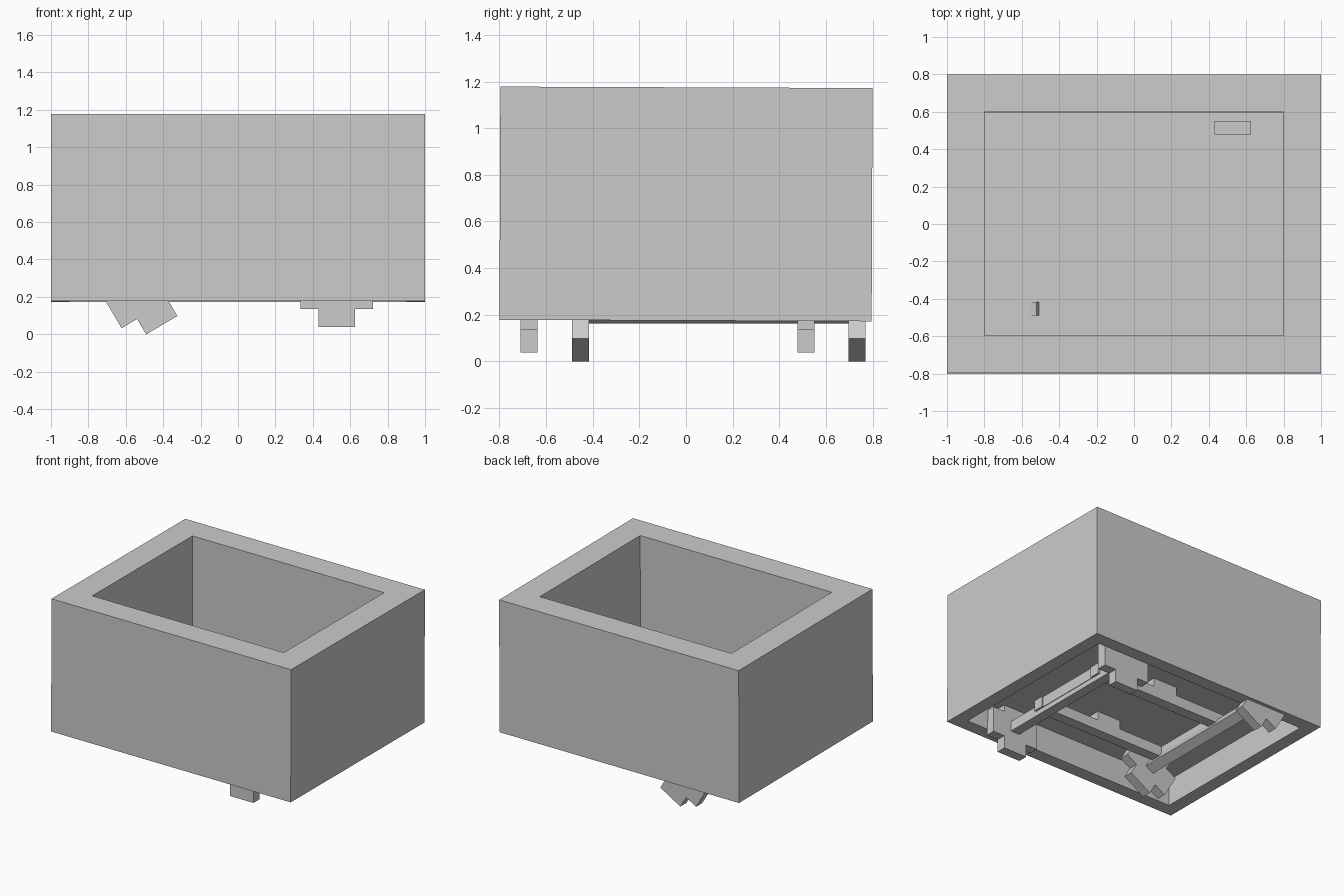
import bpy, bmesh, math
from mathutils import Matrix, Vector

if "Cube" in bpy.data.objects:
    bpy.data.objects.remove(bpy.data.objects["Cube"])

grey = bpy.data.materials.new("light_grey")
grey.diffuse_color = (0.6, 0.6, 0.6, 1)
grey.use_nodes = True
grey.node_tree.nodes["Principled BSDF"].inputs["Base Color"].default_value = grey.diffuse_color


def finish(bm, name):
    bmesh.ops.recalc_face_normals(bm, faces=bm.faces)
    mesh = bpy.data.meshes.new(name)
    bm.to_mesh(mesh)
    bm.free()
    mesh.materials.append(grey)
    ob = bpy.data.objects.new(name, mesh)
    bpy.context.collection.objects.link(ob)
    return ob


def box(name, centre, size, angle=0.0):
    bm = bmesh.new()
    bmesh.ops.create_cube(bm, size=1, matrix=Matrix.Diagonal((*size, 1)))
    ob = finish(bm, name)
    ob.location = centre
    ob.rotation_euler.y = angle
    return ob


def pocket(bm, direction, rim, depth):
    """Sink a pocket into the face pointing up (+1) or down (-1)."""
    bm.normal_update()
    face = max(bm.faces, key=lambda f: f.calc_center_median().z * direction)
    bmesh.ops.inset_individual(bm, faces=[face], thickness=rim, use_even_offset=True)
    out = bmesh.ops.extrude_discrete_faces(bm, faces=[face])["faces"][0]
    bmesh.ops.translate(bm, verts=out.verts, vec=(0, 0, -direction * depth))


# Open tub: deep pocket on top, shallow one underneath, leaning very slightly
bm = bmesh.new()
bmesh.ops.create_cube(bm, size=1, matrix=Matrix.Diagonal((2, 1.596, 1, 1)))
pocket(bm, 1, 0.2, 0.77)
pocket(bm, -1, 0.1, 0.2)
tub = finish(bm, "tub")
tub.location = (0, 0, 0.675)
tub.rotation_euler.x = -0.004


# Cross-shaped wheel, extruded along y
def cross_wheel(name, x, y, z, angle):
    a, b, h = 0.097, 0.193, 0.036
    quarter = [(a, a), (a, b), (-a, b)]
    bm = bmesh.new()
    verts = []
    for i in range(4):
        turn = Matrix.Rotation(i * math.pi / 2, 2)
        for p in quarter:
            q = turn @ Vector(p)
            verts.append(bm.verts.new((q.x, -h, q.y)))
    face = bm.faces.new(verts)
    out = bmesh.ops.extrude_face_region(bm, geom=[face])["geom"]
    bmesh.ops.translate(bm, vec=(0, 2 * h, 0),
                        verts=[v for v in out if isinstance(v, bmesh.types.BMVert)])
    ob = finish(bm, name)
    ob.location = (x, y, z)
    ob.rotation_euler.y = angle


# Two axles, each with a pair of wheels; the left set is turned
for side, x, z, angle, y0, y1 in (("right", 0.528, 0.232, 0, -0.673, 0.514),
                                  ("left", -0.506, 0.214, -math.radians(30.7), -0.452, 0.733)):
    cross_wheel(side + "_front_wheel", x, y0, z, angle)
    cross_wheel(side + "_back_wheel", x, y1, z, angle)
    box(side + "_axle", (x, (y0 + y1) / 2, z), (0.075, y1 - y0, 0.075), angle)

# Underside frame: two rails with centre blocks, and two cross members
for y, end in ((-0.33, "front"), (0.27, "back")):
    box(end + "_rail", (0, y, 0.27), (1.16, 0.08, 0.08))
    box(end + "_rail_block", (-0.02, y, 0.345), (0.2, 0.08, 0.08))
for s, side in ((-1, "left"), (1, "right")):
    box(side + "_cross_member", (s * 0.53, -0.03, 0.27), (0.08, 0.68, 0.08))
